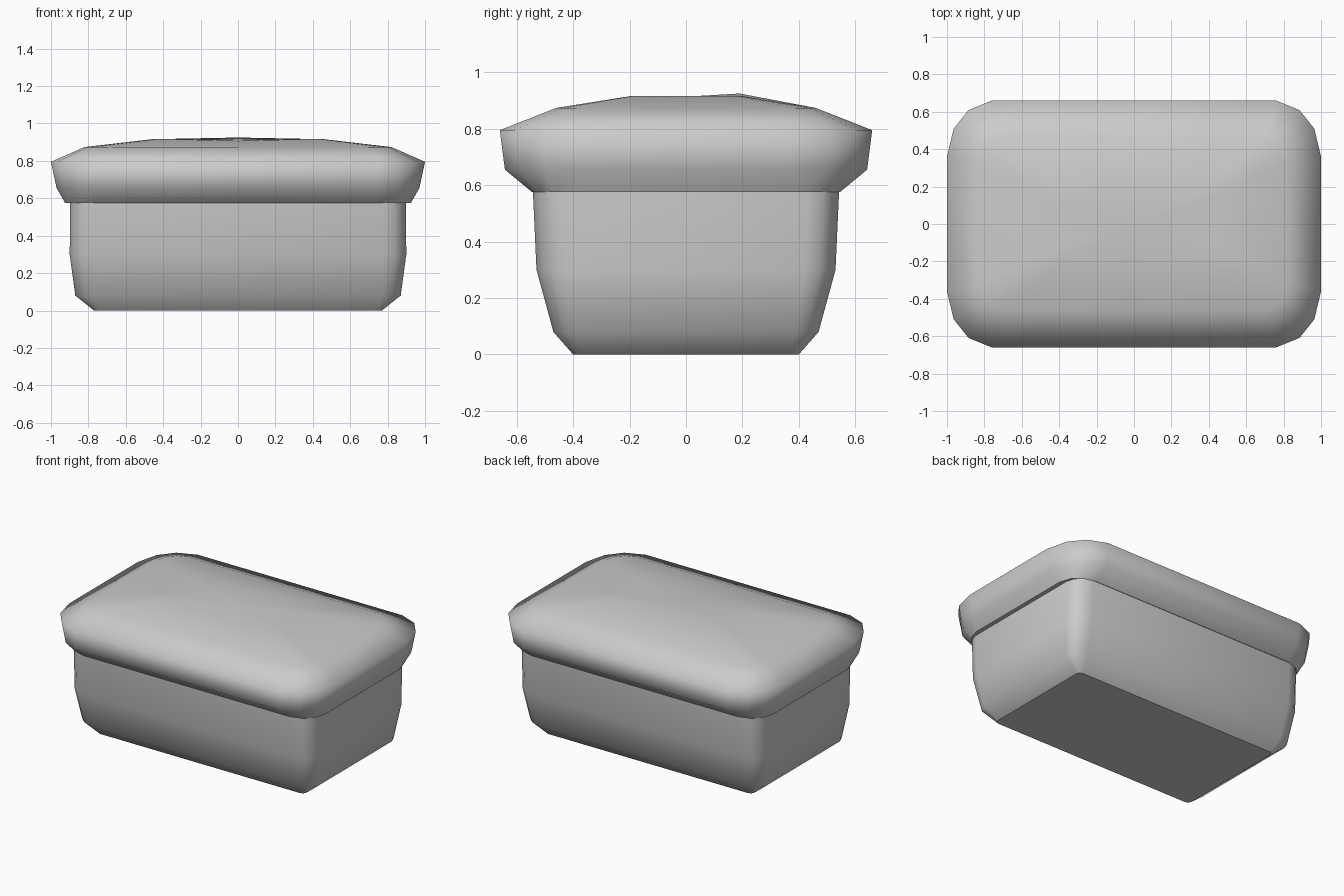
import bpy, bmesh

if "Cube" in bpy.data.objects:
    bpy.data.objects.remove(bpy.data.objects["Cube"])

# Corner profile: fractions of the corner inset, from long side to short side
CORNER = [(1, 0), (0.48, 0.17), (0.15, 0.5), (0, 1)]


def ring(hx, hy, cx, cy, z):
    """Rounded rectangle with a midpoint on each long side, counter-clockwise."""
    q = [(hx - cx * a, hy - cy * b) for a, b in CORNER]
    pts = [(0, -hy)]
    pts += [(x, -y) for x, y in q]
    pts += [(x, y) for x, y in reversed(q)]
    pts += [(0, hy)]
    pts += [(-x, y) for x, y in q]
    pts += [(-x, -y) for x, y in reversed(q)]
    return [(x, y, z) for x, y in pts]


def loft(name, sections, top_centre=None, tweak=None):
    bm = bmesh.new()
    rings = [[bm.verts.new(p) for p in ring(*s)] for s in sections]
    n = len(rings[0])
    for a, b in zip(rings, rings[1:]):
        for i in range(n):
            j = (i + 1) % n
            bm.faces.new((a[i], a[j], b[j], b[i]))
    base = bm.faces.new(list(reversed(rings[0])))
    if top_centre:
        c = bm.verts.new(top_centre)
        for i in range(n):
            bm.faces.new((rings[-1][i], rings[-1][(i + 1) % n], c))
    for i, z in (tweak or {}).items():
        rings[-1][i].co.z = z
    for f in bm.faces:
        f.smooth = True
    # crisp edge around the underside
    for e in base.edges:
        e.smooth = False
    me = bpy.data.meshes.new(name)
    bm.to_mesh(me)
    bm.free()
    ob = bpy.data.objects.new(name, me)
    bpy.context.collection.objects.link(ob)
    return ob


# Tapered container body, open under the lid
loft("box_body", [
    (0.77, 0.40, 0.03, 0.03, 0.0),
    (0.87, 0.47, 0.10, 0.08, 0.08),
    (0.90, 0.53, 0.12, 0.11, 0.30),
    (0.897, 0.543, 0.12, 0.11, 0.585),
])

# Overhanging domed lid with a shallow dent in the top
loft("lid", [
    (0.925, 0.546, 0.16, 0.15, 0.576),
    (0.97, 0.642, 0.22, 0.28, 0.655),
    (1.00, 0.66, 0.24, 0.30, 0.795),
    (0.82, 0.46, 0.12, 0.14, 0.874),
    (0.45, 0.19, 0.05, 0.05, 0.917),
], top_centre=(0, 0, 0.914), tweak={0: 0.907, 9: 0.925})
